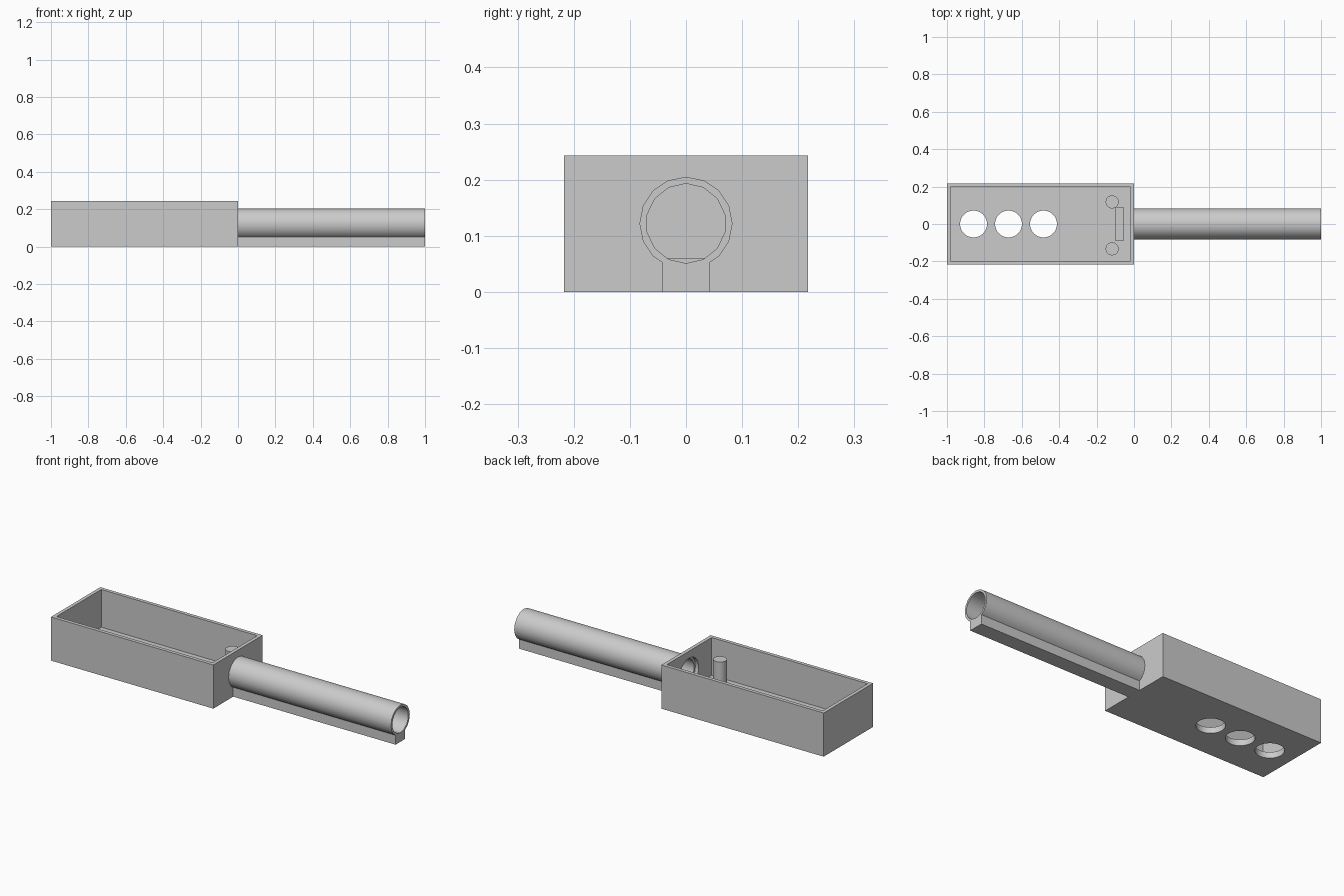
import bpy, math
from mathutils import Matrix

cube = bpy.data.objects.get("Cube")
if cube:
    bpy.data.objects.remove(cube, do_unlink=True)

grey = bpy.data.materials.new("plain grey")
grey.use_nodes = True
grey.diffuse_color = (0.6, 0.6, 0.6, 1)
grey.node_tree.nodes["Principled BSDF"].inputs["Base Color"].default_value = (0.6, 0.6, 0.6, 1)


def block(name, low, high):
    """Box between two opposite corners."""
    centre = [(a + b) / 2 for a, b in zip(low, high)]
    bpy.ops.mesh.primitive_cube_add(size=1, location=centre)
    ob = bpy.context.object
    ob.name = name
    ob.scale = [b - a for a, b in zip(low, high)]
    bpy.ops.object.transform_apply(location=True, rotation=True, scale=True)
    ob.data.materials.append(grey)
    return ob


def rod(name, radius, start, length, sides, along_x=False):
    """Cylinder rising from its start point, or running along x."""
    bpy.ops.mesh.primitive_cylinder_add(vertices=sides, radius=radius, depth=length)
    ob = bpy.context.object
    ob.name = name
    ob.data.transform(Matrix.Translation((0, 0, length / 2)))
    if along_x:
        ob.data.transform(Matrix.Rotation(math.pi / 2, 4, "Z"))
        ob.data.transform(Matrix.Rotation(math.pi / 2, 4, "Y"))
    ob.data.transform(Matrix.Translation(start))
    ob.data.materials.append(grey)
    return ob


def combine(ob, other, operation):
    """Apply a boolean and discard the helper."""
    mod = ob.modifiers.new("combine", "BOOLEAN")
    mod.operation, mod.object, mod.solver = operation, other, "EXACT"
    bpy.ops.object.select_all(action="DESELECT")
    bpy.context.view_layer.objects.active = ob
    ob.select_set(True)
    bpy.ops.object.modifier_apply(modifier=mod.name)
    bpy.data.objects.remove(other, do_unlink=True)


def smooth(ob):
    bpy.ops.object.select_all(action="DESELECT")
    bpy.context.view_layer.objects.active = ob
    ob.select_set(True)
    bpy.ops.object.shade_smooth_by_angle(angle=math.radians(31))


LENGTH, HALF_WIDTH, HEIGHT = 1.0, 0.217, 0.243
WALL, FLOOR = 0.02, 0.033
AXIS, OUTER, BORE = 0.122, 0.083, 0.071

# Open tray
tray = block("tray", (-LENGTH, -HALF_WIDTH, 0), (0, HALF_WIDTH, HEIGHT))
combine(tray, block("cavity_cutter", (WALL - LENGTH, WALL - HALF_WIDTH, FLOOR),
                    (-WALL, HALF_WIDTH - WALL, HEIGHT + 0.1)), "DIFFERENCE")

# Three floor holes and the opening into the tube
for i in range(3):
    hole = rod("hole_cutter", 0.072, (-0.858 + i * 0.187, 0, -0.1), 0.2, 32)
    combine(tray, hole, "DIFFERENCE")
combine(tray, rod("opening_cutter", OUTER, (-0.04, 0, AXIS), 0.1, 16, True), "DIFFERENCE")
smooth(tray)

# Hollow tube on a rib that reaches the ground
tube = rod("tube_with_rib", OUTER, (0, 0, AXIS), LENGTH, 16, True)
combine(tube, block("rib", (0, -0.042, 0), (LENGTH, 0.042, AXIS)), "UNION")
combine(tube, rod("bore_cutter", BORE, (-0.1, 0, AXIS), LENGTH + 0.2, 14, True), "DIFFERENCE")
smooth(tube)

# Two posts and a low stop inside the tray
for name, y in (("back_post", 0.118), ("front_post", -0.133)):
    smooth(rod(name, 0.035, (-0.117, y, FLOOR - 0.01), 0.15, 20))
block("floor_stop", (-0.1, -0.09, FLOOR - 0.01), (-0.057, 0.09, 0.06))
